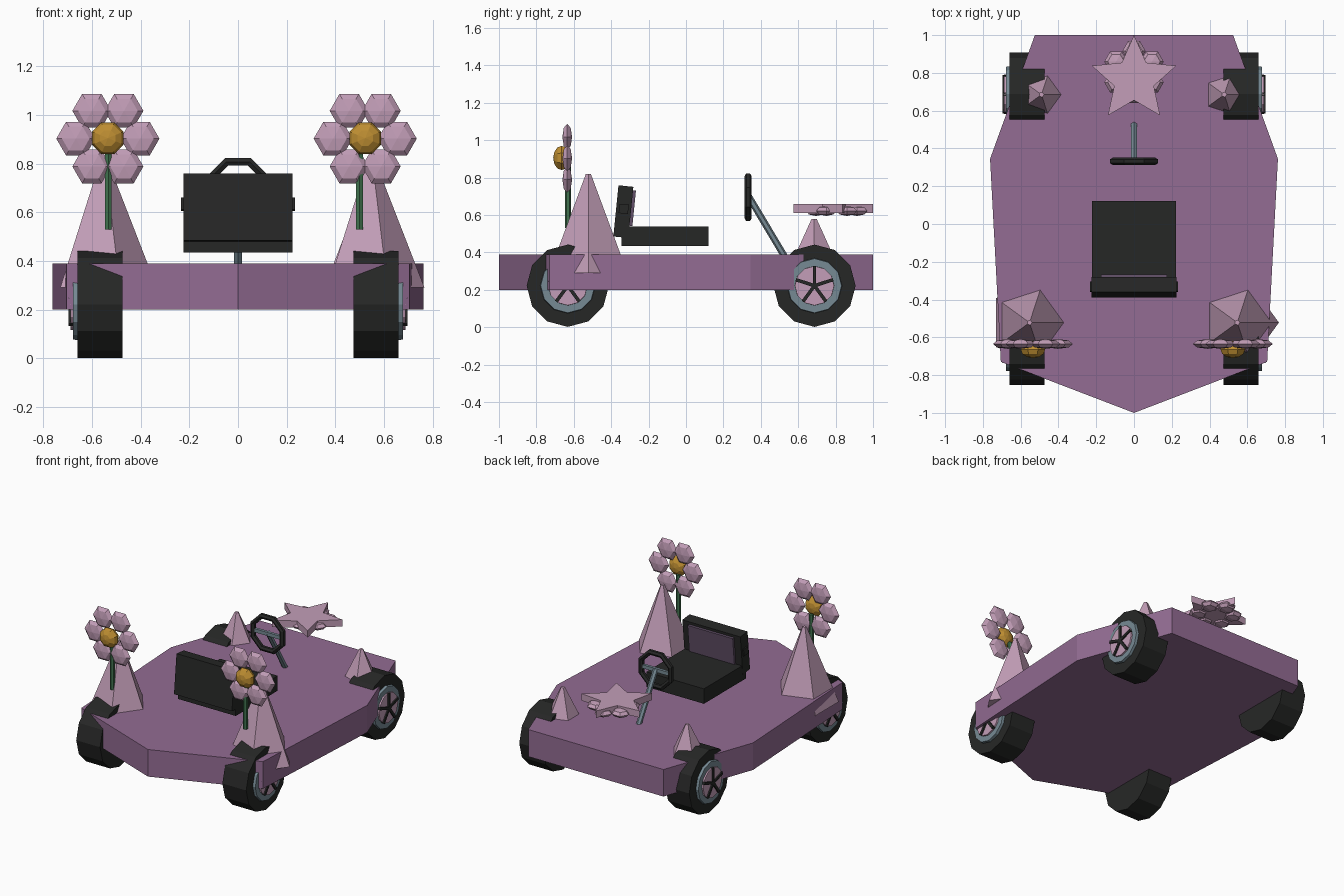
import bpy, bmesh, math
from mathutils import Matrix, Vector

if "Cube" in bpy.data.objects:
    bpy.data.objects.remove(bpy.data.objects["Cube"])


def mat(name, r, g, b):
    m = bpy.data.materials.new(name)
    lin = [((c / 255 + 0.055) / 1.055) ** 2.4 for c in (r, g, b)]
    m.diffuse_color = (*lin, 1)
    m.use_nodes = True
    m.node_tree.nodes["Principled BSDF"].inputs["Base Color"].default_value = m.diffuse_color
    return m


PURPLE = mat("body purple", 147, 108, 147)
PINK = mat("petal pink", 195, 158, 184)
BLACK = mat("rubber black", 38, 39, 38)
STEEL = mat("blue grey", 118, 138, 148)
GOLD = mat("gold", 190, 142, 50)
GREEN = mat("stem green", 66, 116, 80)
DARK = mat("dark plum", 98, 80, 104)


def finish(name, bm, material):
    bmesh.ops.recalc_face_normals(bm, faces=bm.faces)
    me = bpy.data.meshes.new(name)
    bm.to_mesh(me)
    bm.free()
    me.materials.append(material)
    ob = bpy.data.objects.new(name, me)
    bpy.context.collection.objects.link(ob)
    return ob


def prism(name, pts, z0, z1, material):
    bm = bmesh.new()
    f = bm.faces.new([bm.verts.new((x, y, z0)) for x, y in pts])
    ext = bmesh.ops.extrude_face_region(bm, geom=[f])
    for v in ext["geom"]:
        if isinstance(v, bmesh.types.BMVert):
            v.co.z = z1
    return finish(name, bm, material)


def box(name, loc, size, material, tilt=0):
    bm = bmesh.new()
    m = Matrix.Translation(loc) @ Matrix.Rotation(tilt, 4, 'X') @ Matrix.Diagonal((*size, 1))
    bmesh.ops.create_cube(bm, size=1, matrix=m)
    return finish(name, bm, material)


def rod(name, a, b, r0, r1, sides, material, spin=0):
    # cylinder or cone running from a to b
    a, b = Vector(a), Vector(b)
    d = b - a
    m = Matrix.Translation((a + b) / 2) @ d.to_track_quat('Z', 'Y').to_matrix().to_4x4() @ Matrix.Rotation(spin, 4, 'Z')
    bm = bmesh.new()
    bmesh.ops.create_cone(bm, cap_ends=True, segments=sides, radius1=r0, radius2=r1, depth=d.length, matrix=m)
    return finish(name, bm, material)


def petals(name, m, dist, r, thick, turn=0):
    # six flattened balls in a ring in the local XY plane
    bm = bmesh.new()
    for i in range(6):
        a = turn + i * math.pi / 3
        p = m @ Matrix.Translation((dist * math.cos(a), dist * math.sin(a), 0)) \
            @ Matrix.Rotation(math.pi / 6, 4, 'Z') @ Matrix.Diagonal((r, r, thick, 1))
        bmesh.ops.create_uvsphere(bm, u_segments=6, v_segments=4, radius=1, matrix=p)
    return finish(name, bm, PINK)


def ring(name, loc, R, r, n, sides, material):
    # upright ring facing the y axis, flat side on top
    bm = bmesh.new()
    rows = []
    for i in range(n):
        a = (i + 0.5) * 2 * math.pi / n
        row = []
        for j in range(sides):
            b = (j + 0.5) * 2 * math.pi / sides
            q = R + r * math.cos(b)
            row.append(bm.verts.new((loc[0] + q * math.cos(a), loc[1] + r * math.sin(b), loc[2] + q * math.sin(a))))
        rows.append(row)
    for i in range(n):
        for j in range(sides):
            k, l = (i + 1) % n, (j + 1) % sides
            bm.faces.new((rows[i][j], rows[k][j], rows[k][l], rows[i][l]))
    return finish(name, bm, material)


# Flat pointed body
half = [(0.705, -0.73), (0.762, 0.345), (0.525, 1.0)]
prism("body", [(0, -1)] + half + [(-x, y) for x, y in reversed(half)], 0.2, 0.39, PURPLE)

# Wheels: tyre, rim, hub disc and five spokes
for end, cy in (("front", -0.632), ("rear", 0.687)):
    for side, s in (("left", -1), ("right", 1)):
        n, cz = f"{end}_{side}_", 0.222
        rod(n + "tyre", (s * 0.475, cy, cz), (s * 0.66, cy, cz), 0.22, 0.22, 12, BLACK)
        rod(n + "rim", (s * 0.64, cy, cz), (s * 0.678, cy, cz), 0.15, 0.145, 12, STEEL)
        rod(n + "hub", (s * 0.65, cy, cz), (s * 0.688, cy, cz), 0.108, 0.105, 12, PINK)
        for i in range(5):
            a = math.pi / 2 + i * math.tau / 5
            tip = (s * 0.688, cy + 0.105 * math.cos(a), cz + 0.105 * math.sin(a))
            rod(n + f"spoke_{i}", (s * 0.688, cy, cz), tip, 0.013, 0.013, 4, BLACK, math.pi / 4)


# Five-sided cones above the wheels
def cone(name, x, y, z0, z1, r0):
    bm = bmesh.new()
    m = Matrix.Translation((x, y, (z0 + z1) / 2))
    bmesh.ops.create_cone(bm, cap_ends=True, segments=5, radius1=r0, radius2=0.014, depth=z1 - z0, matrix=m)
    # point one corner towards +x
    ang = max(((v.co.xy - Vector((x, y))).normalized() for v in bm.verts), key=lambda d: d.x)
    bmesh.ops.rotate(bm, verts=bm.verts, cent=(x, y, 0),
                     matrix=Matrix.Rotation(-math.atan2(ang.y, ang.x), 3, 'Z'))
    finish(name, bm, PINK)


for side, xf, xr in (("left", -0.553, -0.49), ("right", 0.547, 0.478)):
    cone(f"front_{side}_cone", xf, -0.522, 0.29, 0.82, 0.22)
    cone(f"rear_{side}_cone", xr, 0.685, 0.33, 0.58, 0.133)

# Upright flowers at the front
for side, x, xs in (("left", -0.535, -0.533), ("right", 0.523, 0.5)):
    m = Matrix.Translation((x, -0.635, 0.903)) @ Matrix.Rotation(math.pi / 2, 4, 'X')
    petals(side + "_flower_petals", m, 0.132, 0.08, 0.026)
    bm = bmesh.new()
    bmesh.ops.create_uvsphere(bm, u_segments=8, v_segments=6, radius=1,
                              matrix=Matrix.Translation((x, -0.665, 0.905)) @ Matrix.Rotation(math.pi / 2, 4, 'X')
                              @ Matrix.Rotation(math.pi / 8, 4, 'Z') @ Matrix.Diagonal((0.07, 0.07, 0.045, 1)))
    finish(side + "_flower_centre", bm, GOLD)
    rod(side + "_flower_stem", (xs, -0.632, 0.53), (xs, -0.632, 0.86), 0.016, 0.016, 6, GREEN)

# Seat
box("seat_cushion", (0, -0.112, 0.487), (0.447, 0.465, 0.105), BLACK)
tilt = -0.1
box("seat_back", (0, -0.335, 0.618), (0.45, 0.08, 0.275), BLACK, tilt)
box("seat_back_panel", (0, -0.287, 0.637), (0.35, 0.02, 0.19), DARK, tilt)
for s in (-1, 1):
    box("seat_side_knob", (s * 0.226, -0.333, 0.633), (0.015, 0.05, 0.05), BLACK, tilt)

# Steering wheel, crossbar and column
ring("steering_wheel", (0, 0.332, 0.695), 0.122, 0.019, 8, 6, BLACK)
box("steering_crossbar", (0, 0.332, 0.695), (0.23, 0.02, 0.025), STEEL)
rod("steering_column", (0, 0.335, 0.7), (0, 0.55, 0.34), 0.018, 0.018, 6, STEEL)

# Floating star with a small flower beneath it
star = []
for i in range(10):
    r, a = (0.235, 0.11)[i % 2], math.pi / 2 + i * math.pi / 5
    star.append((r * math.cos(a), 0.765 + r * math.sin(a)))
prism("star", star, 0.612, 0.66, PINK)
petals("star_flower", Matrix.Translation((0, 0.805, 0.622)), 0.11, 0.062, 0.027, math.pi / 6)
